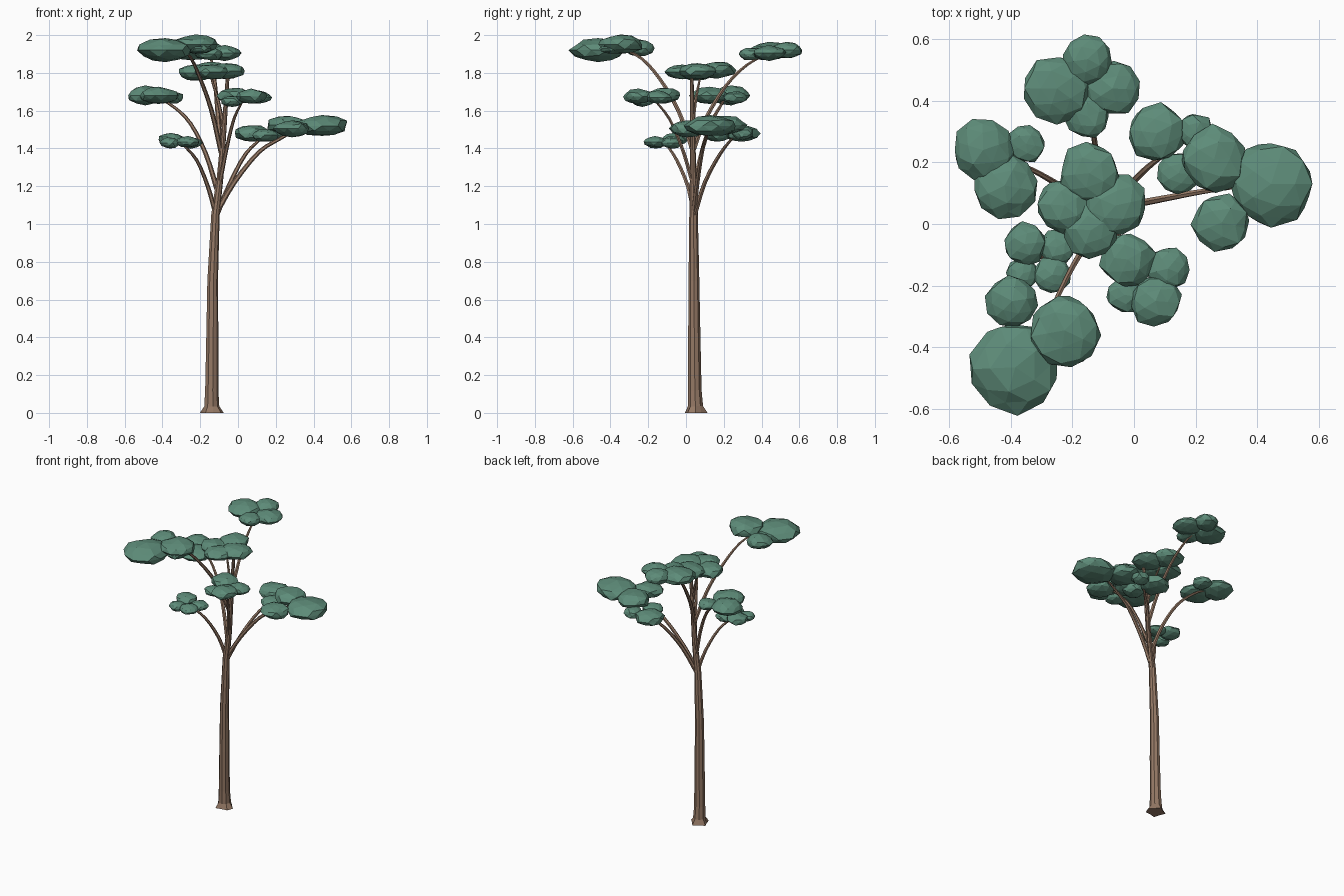
import bpy, bmesh, math, random
from mathutils import Vector, Matrix

random.seed(7)

def material(name, rgb):
    m = bpy.data.materials.new(name)
    m.diffuse_color = (*rgb, 1)
    return m

BARK = material("bark", (0.30, 0.19, 0.13))
LEAF = material("leaf", (0.11, 0.26, 0.19))

def finish(bm, name, mat):
    bmesh.ops.recalc_face_normals(bm, faces=bm.faces)
    me = bpy.data.meshes.new(name)
    bm.to_mesh(me)
    bm.free()
    me.materials.append(mat)
    ob = bpy.data.objects.new(name, me)
    bpy.context.collection.objects.link(ob)
    return ob

def smooth_path(pts, steps=3):
    """Catmull-Rom through (x, y, z, radius) points."""
    p = [Vector(q) for q in pts]
    p = [p[0] * 2 - p[1]] + p + [p[-1] * 2 - p[-2]]
    out = []
    for i in range(1, len(p) - 2):
        a, b, c, d = p[i - 1:i + 3]
        for k in range(steps):
            t = k / steps
            out.append(0.5 * (2 * b + (c - a) * t + (2 * a - 5 * b + 4 * c - d) * t * t
                              + (3 * b - a - 3 * c + d) * t ** 3))
    return out + [p[-2]]

def tube(bm, path, sides):
    rings = []
    for i, q in enumerate(path):
        d = (path[min(i + 1, len(path) - 1)] - path[max(i - 1, 0)]).to_3d()
        rot = Vector((0, 0, 1)).rotation_difference(d)
        if i == 0 and q.z < 0.01:
            rot.identity()
        ring = []
        for k in range(sides):
            a = math.tau * k / sides
            ring.append(bm.verts.new(q.to_3d() + rot @ Vector((math.cos(a), math.sin(a), 0)) * q.w))
        rings.append(ring)
    for r, s in zip(rings, rings[1:]):
        for k in range(sides):
            j = (k + 1) % sides
            bm.faces.new((r[k], r[j], s[j], s[k]))
    bm.faces.new(rings[0][::-1])
    bm.faces.new(rings[-1])
    return rings

# Trunk with an uneven root flare
bm = bmesh.new()
trunk = [(-.14, .05, 0, .052), (-.14, .05, .035, .041), (-.14, .047, .12, .036),
         (-.137, .044, .4, .033), (-.135, .042, .7, .029), (-.12, .04, 1.05, .023),
         (-.095, .038, 1.25, .018), (-.075, .034, 1.5, .014), (-.055, .03, 1.78, .010)]
rings = tube(bm, [Vector(p) for p in trunk], 9)
c = Vector((-.14, .05, 0))
for k, v in enumerate(rings[0]):
    v.co = c + (v.co - c) * (1.25 if k % 2 == 0 else 0.9)
finish(bm, "trunk", BARK)

# Branches: (x, y, z, radius) control points
branches = {
    "low_right_branch": [(-.12, .04, 1.03, .014), (-.04, .10, 1.22, .012), (.04, .18, 1.37, .010), (.13, .25, 1.46, .006)],
    "far_right_branch": [(-.12, .04, 1.05, .015), (-.02, .06, 1.22, .013), (.11, .085, 1.38, .011), (.22, .105, 1.45, .009), (.33, .12, 1.51, .006)],
    "low_left_branch": [(-.12, .04, 1.06, .013), (-.16, .01, 1.2, .011), (-.22, -.05, 1.34, .009), (-.30, -.11, 1.43, .006)],
    "back_left_branch": [(-.11, .04, 1.18, .014), (-.17, .08, 1.37, .012), (-.25, .13, 1.53, .010), (-.34, .18, 1.62, .008), (-.43, .21, 1.67, .005)],
    "front_right_branch": [(-.10, .04, 1.2, .012), (-.06, -.02, 1.4, .010), (-.02, -.09, 1.56, .008), (.03, -.17, 1.66, .005)],
    "front_left_branch": [(-.09, .038, 1.38, .013), (-.14, -.04, 1.6, .012), (-.2, -.14, 1.77, .010), (-.25, -.24, 1.88, .008), (-.3, -.35, 1.93, .005)],
    "back_branch": [(-.09, .036, 1.38, .013), (-.105, .1, 1.55, .012), (-.12, .21, 1.73, .010), (-.135, .32, 1.84, .008), (-.15, .43, 1.90, .005)],
    "crown_left_branch": [(-.075, .034, 1.5, .011), (-.105, .05, 1.65, .009), (-.15, .08, 1.8, .005)],
}
for name, pts in branches.items():
    bm = bmesh.new()
    tube(bm, smooth_path(pts), 6)
    finish(bm, name, BARK)

# Leaf pads: (x, y, z, radius, half thickness), grouped per branch
pads = {
    "back_leaves": [(-.15, .535, 1.92, .085, .045), (-.25, .44, 1.915, .11, .05),
                    (-.07, .44, 1.905, .09, .04), (-.15, .35, 1.90, .075, .035)],
    "back_left_leaves": [(-.49, .24, 1.68, .1, .05), (-.35, .26, 1.67, .062, .035), (-.42, .125, 1.68, .105, .045)],
    "crown_leaves": [(-.145, .165, 1.815, .098, .045), (-.225, .06, 1.80, .093, .045),
                     (-.06, .06, 1.81, .102, .045), (-.14, -.02, 1.805, .09, .04)],
    "low_right_leaves": [(.075, .295, 1.48, .098, .045), (.2, .3, 1.48, .06, .035), (.145, .165, 1.47, .07, .035)],
    "far_right_leaves": [(.26, .21, 1.525, .108, .05), (.445, .13, 1.52, .14, .055), (.285, .005, 1.505, .095, .045)],
    "front_right_leaves": [(-.02, -.115, 1.68, .09, .042), (.11, -.145, 1.67, .07, .035),
                           (.07, -.25, 1.675, .083, .04), (-.03, -.23, 1.65, .06, .03)],
    "low_left_leaves": [(-.355, -.065, 1.445, .07, .035), (-.265, -.165, 1.435, .062, .03),
                        (-.36, -.16, 1.43, .052, .03), (-.25, -.075, 1.43, .06, .03)],
    "front_left_leaves": [(-.395, -.25, 1.93, .085, .045), (-.385, -.465, 1.92, .147, .062),
                          (-.225, -.345, 1.95, .118, .052), (-.2, -.40, 1.93, .06, .03)],
}
for name, group in pads.items():
    bm = bmesh.new()
    for x, y, z, r, h in group:
        verts = bmesh.ops.create_icosphere(bm, subdivisions=2, radius=1)["verts"]
        spin = Matrix.Rotation(random.uniform(0, math.tau), 3, 'Z')
        for v in verts:
            p = spin @ v.co * random.uniform(.9, 1.08)
            v.co = Vector((x + p.x * r, y + p.y * r, z + p.z * h))
    finish(bm, name, LEAF)
